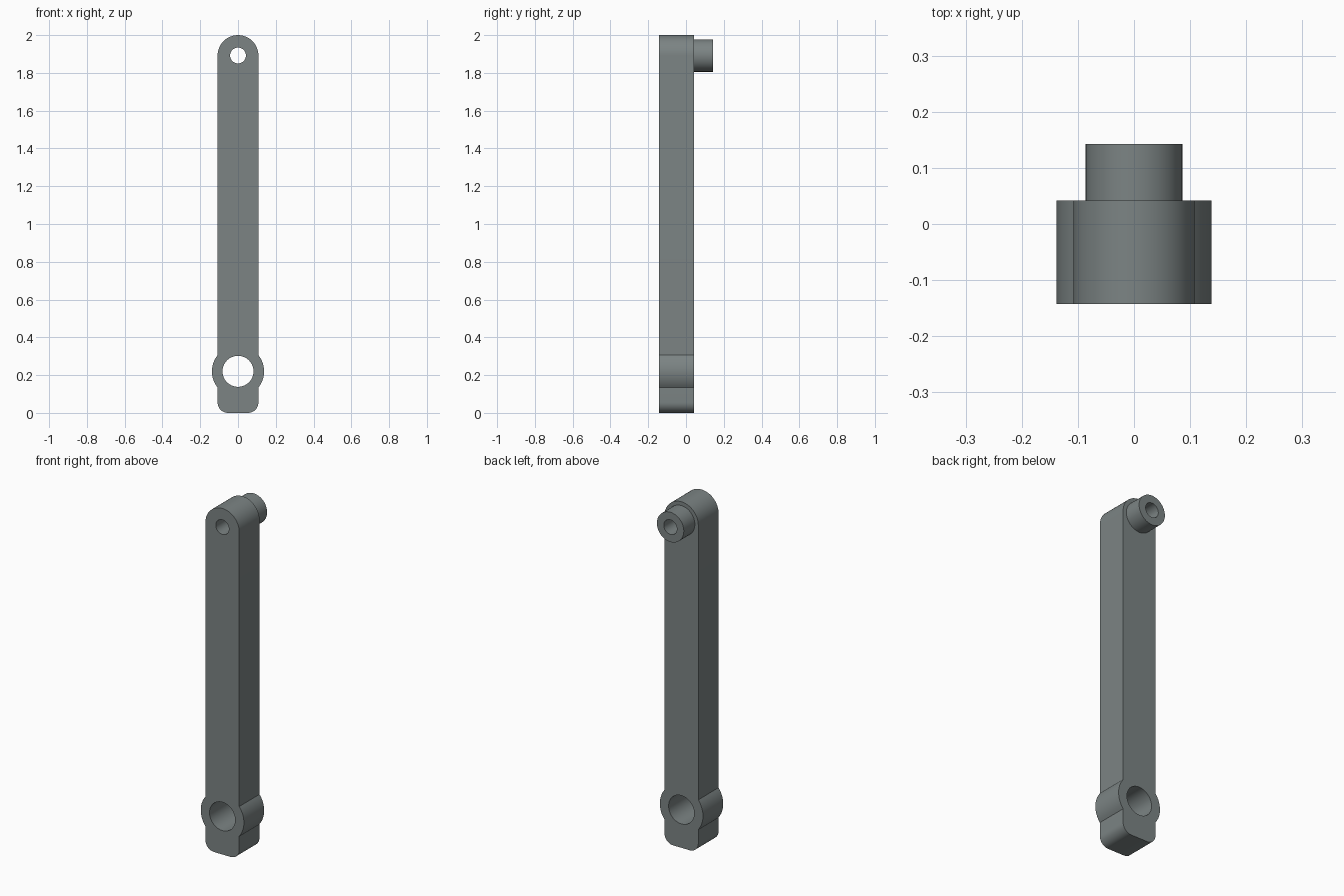
import bpy, bmesh, math
from mathutils import Vector

if "Cube" in bpy.data.objects:
    bpy.data.objects.remove(bpy.data.objects["Cube"])

HALF_W, TOP_Z = 0.108, 1.892      # arm half width, upper pivot height
BOSS_Z, BOSS_R = 0.22, 0.138      # lower pivot
CORNER = 0.055
FRONT, BACK, PIN_END = -0.143, 0.042, 0.143

steel = bpy.data.materials.new("steel grey")
steel.diffuse_color = (0.20, 0.23, 0.23, 1)
steel.use_nodes = True
steel.node_tree.nodes["Principled BSDF"].inputs["Base Color"].default_value = steel.diffuse_color


def arc(cx, cz, r, a0, a1, n):
    """Points on an arc in the XZ plane, angles in degrees."""
    return [(cx + r * math.cos(math.radians(a0 + (a1 - a0) * i / n)),
             cz + r * math.sin(math.radians(a0 + (a1 - a0) * i / n))) for i in range(n + 1)]


def circle(cz, r, n=64):
    return arc(0, cz, r, 0, 360, n)[:-1]


def plate(name, loops, y0, y1):
    """Fill an outline with holes and extrude it from y0 to y1."""
    bm = bmesh.new()
    edges = []
    for loop in loops:
        vs = [bm.verts.new((x, y0, z)) for x, z in loop]
        edges += [bm.edges.new((v, vs[(i + 1) % len(vs)])) for i, v in enumerate(vs)]
    bmesh.ops.triangle_fill(bm, edges=edges, use_beauty=True, normal=Vector((0, -1, 0)))
    geom = bmesh.ops.extrude_face_region(bm, geom=bm.faces[:], use_keep_orig=True)["geom"]
    verts = [g for g in geom if isinstance(g, bmesh.types.BMVert)]
    bmesh.ops.translate(bm, vec=(0, y1 - y0, 0), verts=verts)
    bmesh.ops.recalc_face_normals(bm, faces=bm.faces[:])
    mesh = bpy.data.meshes.new(name)
    bm.to_mesh(mesh)
    bm.free()
    mesh.materials.append(steel)
    obj = bpy.data.objects.new(name, mesh)
    bpy.context.collection.objects.link(obj)
    bpy.ops.object.select_all(action='DESELECT')
    obj.select_set(True)
    bpy.context.view_layer.objects.active = obj
    bpy.ops.object.shade_smooth_by_angle(angle=math.radians(30))
    return obj


# Arm outline: rounded top, bulging boss on each side, rounded lower corners
a = math.degrees(math.acos(HALF_W / BOSS_R))
outline = (arc(0, TOP_Z, HALF_W, 0, 180, 40)
           + arc(0, BOSS_Z, BOSS_R, 180 - a, 180 + a, 16)
           + arc(-HALF_W + CORNER, CORNER, CORNER, 180, 270, 10)
           + arc(HALF_W - CORNER, CORNER, CORNER, 270, 360, 10)
           + arc(0, BOSS_Z, BOSS_R, -a, a, 16))
plate("arm", [outline, circle(TOP_Z, 0.042), circle(BOSS_Z, 0.082)], FRONT, BACK)

# Hollow pin on the back of the upper pivot
plate("pivot_pin", [circle(TOP_Z, 0.086), circle(TOP_Z, 0.042)], BACK, PIN_END)
